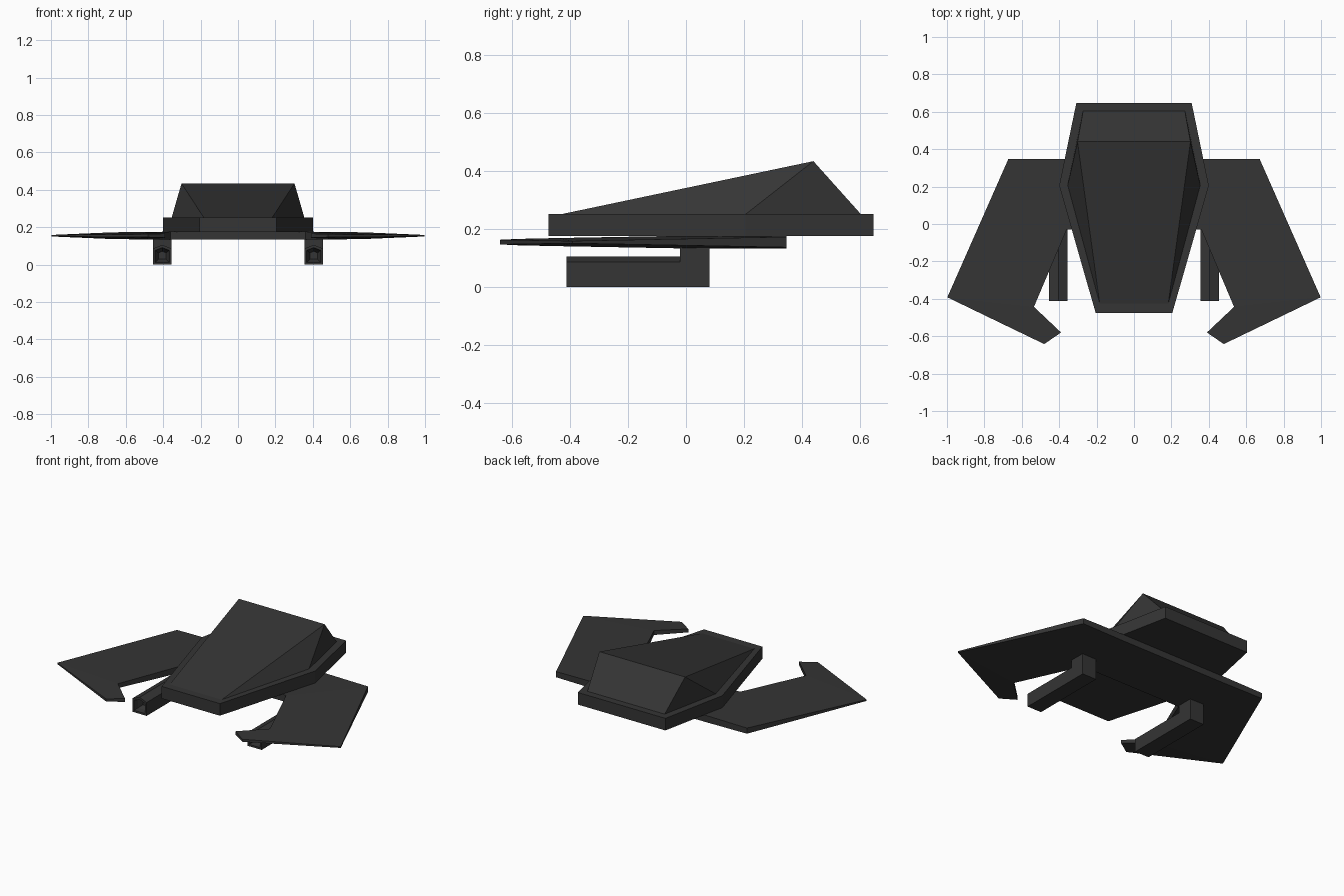
import bpy, bmesh

if "Cube" in bpy.data.objects:
    bpy.data.objects.remove(bpy.data.objects["Cube"])

dark = bpy.data.materials.new("dark_grey")
dark.diffuse_color = (0.035, 0.035, 0.035, 1)
dark.use_nodes = True
dark.node_tree.nodes["Principled BSDF"].inputs["Base Color"].default_value = dark.diffuse_color


def finish(bm, name, mirror=False):
    bmesh.ops.recalc_face_normals(bm, faces=bm.faces[:])
    me = bpy.data.meshes.new(name)
    bm.to_mesh(me)
    bm.free()
    ob = bpy.data.objects.new(name, me)
    bpy.context.collection.objects.link(ob)
    me.materials.append(dark)
    if mirror:
        ob.modifiers.new("mirror", 'MIRROR').use_mirror_merge = False
    return ob


def loft(rings, bm=None):
    """Skin a stack of equal-length rings and cap both ends."""
    bm = bm or bmesh.new()
    vs = [[bm.verts.new(p) for p in r] for r in rings]
    n = len(vs[0])
    for a, b in zip(vs, vs[1:]):
        for i in range(n):
            j = (i + 1) % n
            bm.faces.new((a[i], a[j], b[j], b[i]))
    caps = [bm.faces.new(vs[0]), bm.faces.new(vs[-1])]
    bmesh.ops.triangulate(bm, faces=[f for f in caps if n > 4 and f.is_valid])
    return bm


def both_sides(half):
    return half + [(-x, y) for x, y in reversed(half)]


def slab(outline, z0, z1):
    return loft([[(x, y, z) for x, y in outline] for z in (z0, z1)])


# Hull base: six-sided slab
hull = both_sides([(0.205, -0.475), (0.40, 0.205), (0.308, 0.648)])
finish(slab(hull, 0.175, 0.252), "hull_base")

# Canopy: six-sided foot rising to a cross ridge
bm = bmesh.new()
foot = both_sides([(0.182, -0.435), (0.355, 0.205), (0.272, 0.605)])
for x, y in foot:
    bm.verts.new((x, y, 0.25))
for x in (0.302, -0.302):
    bm.verts.new((x, 0.44, 0.434))
bm.verts.ensure_lookup_table()
for f in ((0, 6, 7, 5), (2, 3, 7, 6), (0, 1, 6), (1, 2, 6),
          (5, 7, 4), (4, 7, 3), (0, 5, 4, 3, 2, 1)):
    bm.faces.new([bm.verts[i] for i in f])
finish(bm, "canopy")

# Wing centre section below the hull
finish(slab(both_sides([(0.36, -0.03), (0.37, 0.347)]), 0.133, 0.176), "wing_centre")

# Hooked wings: outline x, y and half thickness, thinning to the tips
wing = [(0.37, 0.347, 0.0215), (0.672, 0.347, 0.018), (0.998, -0.392, 0.004),
        (0.48, -0.642, 0.008), (0.39, -0.58, 0.011), (0.535, -0.443, 0.014),
        (0.36, -0.03, 0.0215)]
finish(loft([[(x, y, 0.1545 + s * h) for x, y, h in wing] for s in (-1, 1)]),
       "wing", True)

# Guns: gabled barrel with a recessed muzzle
profile = [(-0.05, 0), (0.05, 0), (0.05, 0.085), (0, 0.105), (-0.05, 0.085)]


def section(y, s):
    return [(0.405 + x * s, y, 0.048 + (z - 0.048) * s) for x, z in profile]


finish(loft([section(-0.35, 0.4), section(-0.38, 0.65), section(-0.412, 0.75),
             section(-0.412, 1), section(0.0, 1)]), "gun_barrel", True)

# Gun mounts joining the barrels to the wing
mount = [(0.355, -0.02), (0.455, -0.02), (0.455, 0.082), (0.355, 0.082)]
finish(slab(mount, 0, 0.136), "gun_mount", True)
